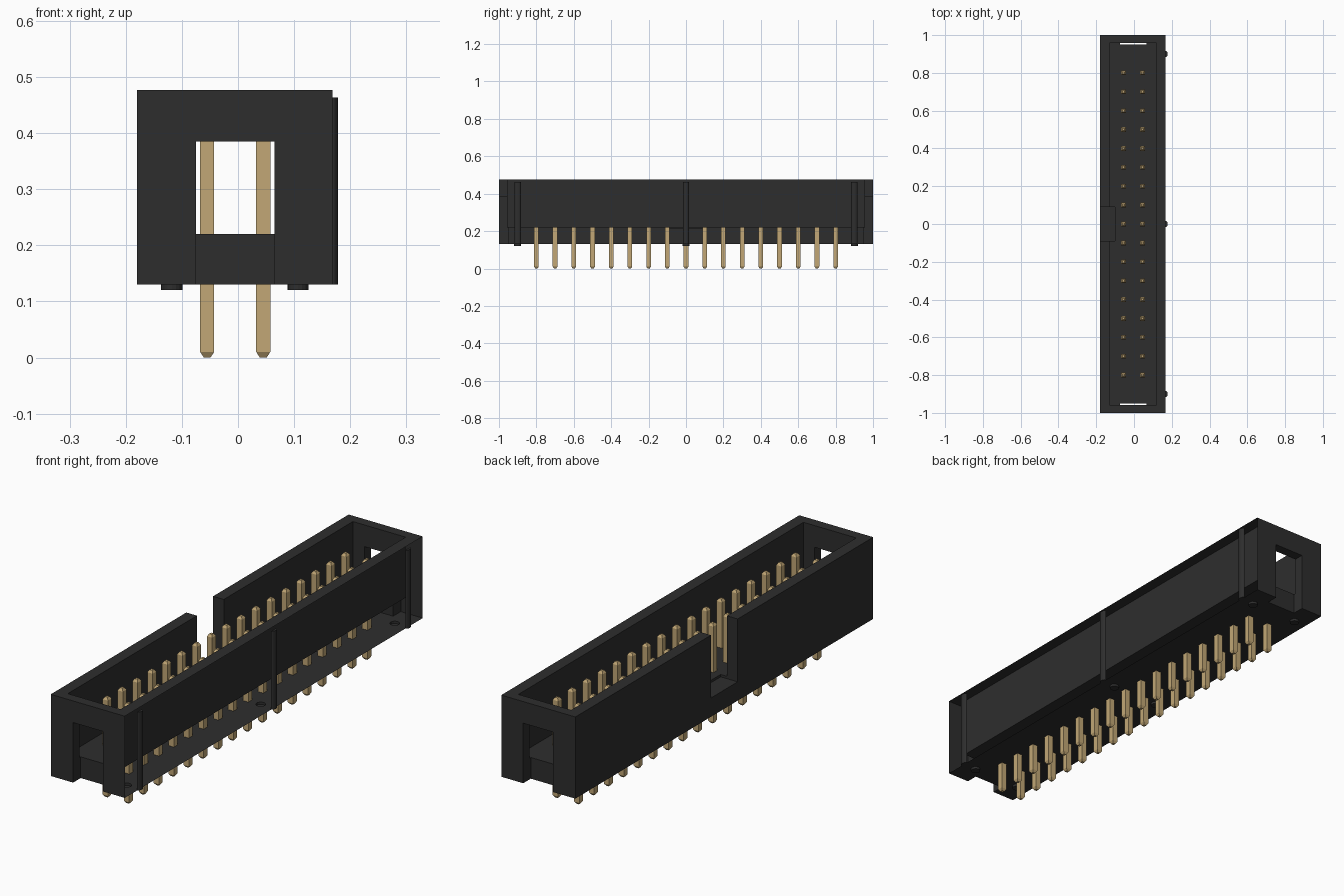
import bpy
import bmesh
from mathutils import Matrix

default = bpy.data.objects.get("Cube")
if default:
    bpy.data.objects.remove(default, do_unlink=True)


def make_material(name, rgb, rough):
    mat = bpy.data.materials.new(name)
    mat.use_nodes = True
    mat.diffuse_color = (*rgb, 1)
    bsdf = mat.node_tree.nodes["Principled BSDF"]
    bsdf.inputs["Base Color"].default_value = (*rgb, 1)
    bsdf.inputs["Roughness"].default_value = rough
    return mat


black = make_material("black plastic", (0.027, 0.027, 0.027), 0.6)
gold = make_material("gold metal", (0.54, 0.39, 0.18), 0.5)


def finish(name, bm, mat):
    mesh = bpy.data.meshes.new(name)
    bm.to_mesh(mesh)
    bm.free()
    mesh.materials.append(mat)
    obj = bpy.data.objects.new(name, mesh)
    bpy.context.scene.collection.objects.link(obj)
    return obj


def box(name, x, y, z):
    bm = bmesh.new()
    centre = [(a + b) / 2 for a, b in (x, y, z)]
    size = [b - a for a, b in (x, y, z)]
    bmesh.ops.create_cube(bm, size=1, matrix=Matrix.Translation(centre) @ Matrix.Diagonal((*size, 1)))
    return finish(name, bm, black)


def post(name, x, y, z, rx, ry):
    bm = bmesh.new()
    place = Matrix.Translation((x, y, sum(z) / 2)) @ Matrix.Diagonal((rx, ry, z[1] - z[0], 1))
    bmesh.ops.create_cone(bm, cap_ends=True, segments=16, radius1=1, radius2=1, depth=1, matrix=place)
    return finish(name, bm, black)


def combine(target, tool, operation):
    tool.hide_render = True
    mod = target.modifiers.new("cut", "BOOLEAN")
    mod.operation, mod.solver, mod.object = operation, "EXACT", tool
    bpy.context.view_layer.update()
    evaluated = target.evaluated_get(bpy.context.evaluated_depsgraph_get())
    result = bpy.data.meshes.new_from_object(evaluated)
    target.modifiers.clear()
    target.data = result
    bpy.data.objects.remove(tool, do_unlink=True)


# Shrouded housing: outer block, cavity, key notch and end slots
LEFT, BASE, TOP = 0.168, 0.13, 0.477
housing = box("housing", (-0.18, LEFT), (-1, 1), (BASE, TOP))
combine(housing, box("cavity", (-0.13, 0.118), (-0.957, 0.957), (0.22, 0.6)), "DIFFERENCE")
combine(housing, box("key_notch", (-0.3, -0.10), (-0.09, 0.09), (0.21, 0.6)), "DIFFERENCE")
for end in (-1, 1):
    depth = sorted((end * 0.949, end * 1.1))
    combine(housing, box("end_slot", (-0.075, 0.065), depth, (0, 0.385)), "DIFFERENCE")

# Standoff feet and the ribs on the left wall
for y in (-0.9, 0, 0.9):
    for x in (-0.118, 0.107):
        combine(housing, post("foot", x, y, (0.12, 0.15), 0.019, 0.019), "UNION")
    combine(housing, post("rib", LEFT, y, (BASE, 0.463), 0.0105, 0.017), "UNION")

# The left outer skin is open, showing the hollow wall
bm = bmesh.new()
bm.from_mesh(housing.data)
skin = [f for f in bm.faces if f.normal.x > 0.9 and abs(f.calc_center_median().x - LEFT) < 0.0005]
bmesh.ops.delete(bm, geom=skin, context="FACES")
bm.to_mesh(housing.data)
bm.free()

# Square contact pins with tapered tips, in two rows
HALF, TIP, PIN_TOP = 0.0125, 0.006, 0.425


def add_pin(bm, x, y):
    profile = [(0, TIP), (0.01, HALF), (PIN_TOP - 0.01, HALF), (PIN_TOP, TIP)]
    corners = [(-1, -1), (1, -1), (1, 1), (-1, 1)]
    rings = [[bm.verts.new((x + sx * r, y + sy * r, z)) for sx, sy in corners] for z, r in profile]
    for low, high in zip(rings, rings[1:]):
        for i in range(4):
            j = (i + 1) % 4
            bm.faces.new((low[i], low[j], high[j], high[i]))
    bm.faces.new(rings[0][::-1])
    bm.faces.new(rings[-1])


for name, x in (("right_pin_row", -0.055), ("left_pin_row", 0.045)):
    bm = bmesh.new()
    for i in range(17):
        add_pin(bm, x, (i - 8) * 0.1)
    finish(name, bm, gold)
